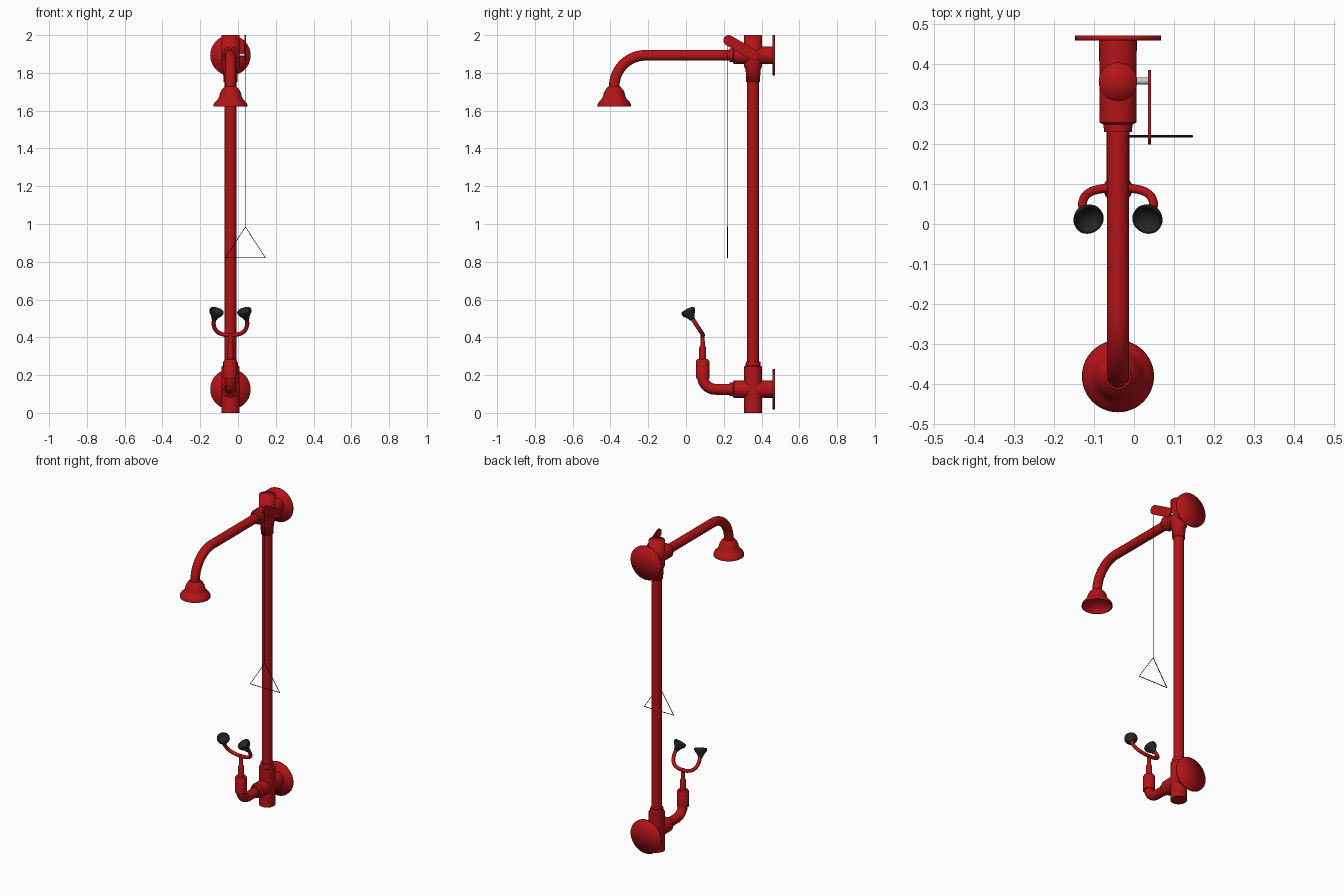
import bpy, bmesh, math
from mathutils import Vector

if "Cube" in bpy.data.objects:
    bpy.data.objects.remove(bpy.data.objects["Cube"])

def material(name, col):
    m = bpy.data.materials.new(name)
    m.diffuse_color = (*col, 1)
    m.use_nodes = True
    m.node_tree.nodes["Principled BSDF"].inputs["Base Color"].default_value = m.diffuse_color
    return m

RED = material("safety red", (0.45, 0.007, 0.009))
BLACK = material("rubber black", (0.018, 0.018, 0.018))
WIRE = material("wire black", (0.006, 0.006, 0.006))
STEEL = material("pin steel", (0.6, 0.6, 0.6))
CX, PY = -0.04, 0.355          # pole axis
TOP, LOW = 1.893, 0.125        # heights of the two wall joints

def add(name, me, mat, angle=40):
    ob = bpy.data.objects.new(name, me)
    bpy.context.collection.objects.link(ob)
    me.materials.clear()
    me.materials.append(mat)
    bpy.ops.object.select_all(action='DESELECT')
    ob.select_set(True)
    bpy.context.view_layer.objects.active = ob
    bpy.ops.object.shade_smooth_by_angle(angle=math.radians(angle))
    return ob

def lathe(name, profile, origin, axis, mat=RED, n=40, angle=40):
    """Revolve (radius, distance) points round an axis; radius 0 closes an end."""
    bm = bmesh.new()
    q = Vector(axis).to_track_quat('Z', 'Y')
    rings = []
    for r, t in profile:
        k = 1 if r == 0 else n
        rings.append([bm.verts.new(Vector(origin) + q @ Vector(
            (r * math.cos(math.tau * i / n), r * math.sin(math.tau * i / n), t))) for i in range(k)])
    for a, b in zip(rings, rings[1:]):
        for i in range(n):
            j = (i + 1) % n
            f = [a[i % len(a)], a[j % len(a)], b[j % len(b)], b[i % len(b)]]
            bm.faces.new(list(dict.fromkeys(f)))
    bmesh.ops.recalc_face_normals(bm, faces=bm.faces)
    me = bpy.data.meshes.new(name)
    bm.to_mesh(me)
    bm.free()
    return add(name, me, mat, angle)

def rod(name, profile, origin, axis, mat=RED, n=40, angle=40):
    """Closed solid of revolution."""
    return lathe(name, [(0, profile[0][1])] + profile + [(0, profile[-1][1])], origin, axis, mat, n, angle)

def tube(name, pts, r, mat=RED, cyclic=False, smooth=False, res=4):
    cu = bpy.data.curves.new(name, 'CURVE')
    cu.dimensions = '3D'
    cu.bevel_depth, cu.bevel_resolution, cu.use_fill_caps = r, res, True
    if smooth:
        sp = cu.splines.new('BEZIER')
        sp.bezier_points.add(len(pts) - 1)
        for p, c in zip(sp.bezier_points, pts):
            p.co = c
            p.handle_left_type = p.handle_right_type = 'AUTO'
    else:
        sp = cu.splines.new('POLY')
        sp.points.add(len(pts) - 1)
        for p, c in zip(sp.points, pts):
            p.co = (*c, 1)
    sp.use_cyclic_u = cyclic
    tmp = bpy.data.objects.new(name + "_curve", cu)
    bpy.context.collection.objects.link(tmp)
    bpy.context.view_layer.update()
    me = bpy.data.meshes.new_from_object(tmp.evaluated_get(bpy.context.evaluated_depsgraph_get()))
    bpy.data.objects.remove(tmp)
    return add(name, me, mat)

def bend(cy, cz, r, a0, a1, n=14):
    return [(CX, cy + r * math.cos(math.radians(a0 + (a1 - a0) * i / n)),
             cz + r * math.sin(math.radians(a0 + (a1 - a0) * i / n))) for i in range(n + 1)]

# main pole and its joints
rod("main_pole", [(0.031, 0.1), (0.031, 1.9)], (CX, PY, 0), (0, 0, 1))
rod("lower_joint", [(0.048, 0), (0.048, 0.245), (0.04, 0.25), (0.038, 0.272)], (CX, PY, 0), (0, 0, 1))
rod("upper_joint", [(0.037, 1.752), (0.039, 1.815), (0.048, 1.835), (0.048, 2.0)],
    (CX, PY, 0), (0, 0, 1), angle=100)

# wall flanges and horizontal sockets
for tag, z in (("upper", TOP), ("lower", LOW)):
    rod(tag + "_wall_flange", [(0.107, 0.458), (0.107, 0.47)], (CX, 0, z), (0, 1, 0), n=48, angle=100)
    rod(tag + "_socket", [(0.035, 0.23), (0.036, 0.248), (0.046, 0.253), (0.047, 0.46)],
        (CX, 0, z), (0, 1, 0))

# shower arm and head
tube("shower_arm", [(CX, 0.26, TOP)] + bend(-0.215, TOP - 0.165, 0.165, 90, 180) + [(CX, -0.38, 1.715)],
     0.028, res=8)
lathe("shower_head", [(0, 1.727), (0.032, 1.727), (0.046, 1.712), (0.055, 1.695), (0.06, 1.673),
                      (0.07, 1.657), (0.084, 1.643), (0.089, 1.633), (0.09, 1.622), (0.085, 1.622),
                      (0.078, 1.638), (0.055, 1.66), (0, 1.675)], (CX, -0.38, 0), (0, 0, 1), n=48)

# valve pin and lever
rod("valve_pin", [(0.009, 0), (0.009, 0.078)], (CX, 0.357, 1.895), (1, 0, 0), STEEL, 20)
bm = bmesh.new()
a, b = Vector((0.357, 1.895)), Vector((0.226, 1.972))
base = math.atan2(b.y - a.y, b.x - a.x)
outline = []
for c, s in ((a, math.pi / 2), (b, -math.pi / 2)):
    for i in range(13):
        t = base + s + math.pi * i / 12
        outline.append(bm.verts.new((0.035, c.x + 0.028 * math.cos(t), c.y + 0.028 * math.sin(t))))
face = bm.faces.new(outline)
ext = bmesh.ops.extrude_face_region(bm, geom=[face])
bmesh.ops.translate(bm, vec=(0.008, 0, 0), verts=[v for v in ext['geom'] if isinstance(v, bmesh.types.BMVert)])
bmesh.ops.recalc_face_normals(bm, faces=bm.faces)
lever = bpy.data.meshes.new("valve_lever")
bm.to_mesh(lever)
bm.free()
add("valve_lever", lever, RED)

# pull rod and triangular handle
tube("pull_rod", [(0.039, 0.219, 1.975), (0.039, 0.219, 0.985)], 0.002, WIRE, res=2)
tube("pull_handle", [(0.039, 0.219, 0.984), (-0.066, 0.219, 0.822), (0.145, 0.219, 0.822)],
     0.003, WIRE, cyclic=True, res=2)

# eyewash supply pipe, coupling and stem
EY = 0.088
tube("eyewash_pipe", [(CX, 0.26, LOW)] + bend(EY + 0.068, LOW + 0.068, 0.068, 270, 180) + [(CX, EY, 0.22)],
     0.029, res=8)
rod("eyewash_coupling", [(0.036, 0.182), (0.036, 0.272), (0.03, 0.283), (0.018, 0.286), (0.018, 0.345),
                         (0.012, 0.358), (0.01, 0.42)], (CX, EY, 0), (0, 0, 1))

# forked eyewash branch, tilted forward, with a cup on each end
fork = [(-0.087, 0.036, 0.497), (-0.088, 0.056, 0.465), (-0.072, 0.078, 0.432), (-0.04, 0.088, 0.416)]
path = fork + [(0, 0.09, 0.412)] + [(-x, y, z) for x, y, z in reversed(fork)]
tube("eyewash_fork", [(CX + x, y, z) for x, y, z in path], 0.011, smooth=True)
for tag, s in (("left", -1), ("right", 1)):
    lathe(tag + "_eyewash_cup", [(0, 0), (0.014, 0), (0.018, 0.012), (0.024, 0.022), (0.034, 0.034),
                                 (0.038, 0.044), (0.038, 0.054), (0.034, 0.054), (0.026, 0.04), (0, 0.03)],
          (CX + s * 0.087, 0.033, 0.495), (-s * 0.016, -0.025, 0.05), BLACK, 32)
